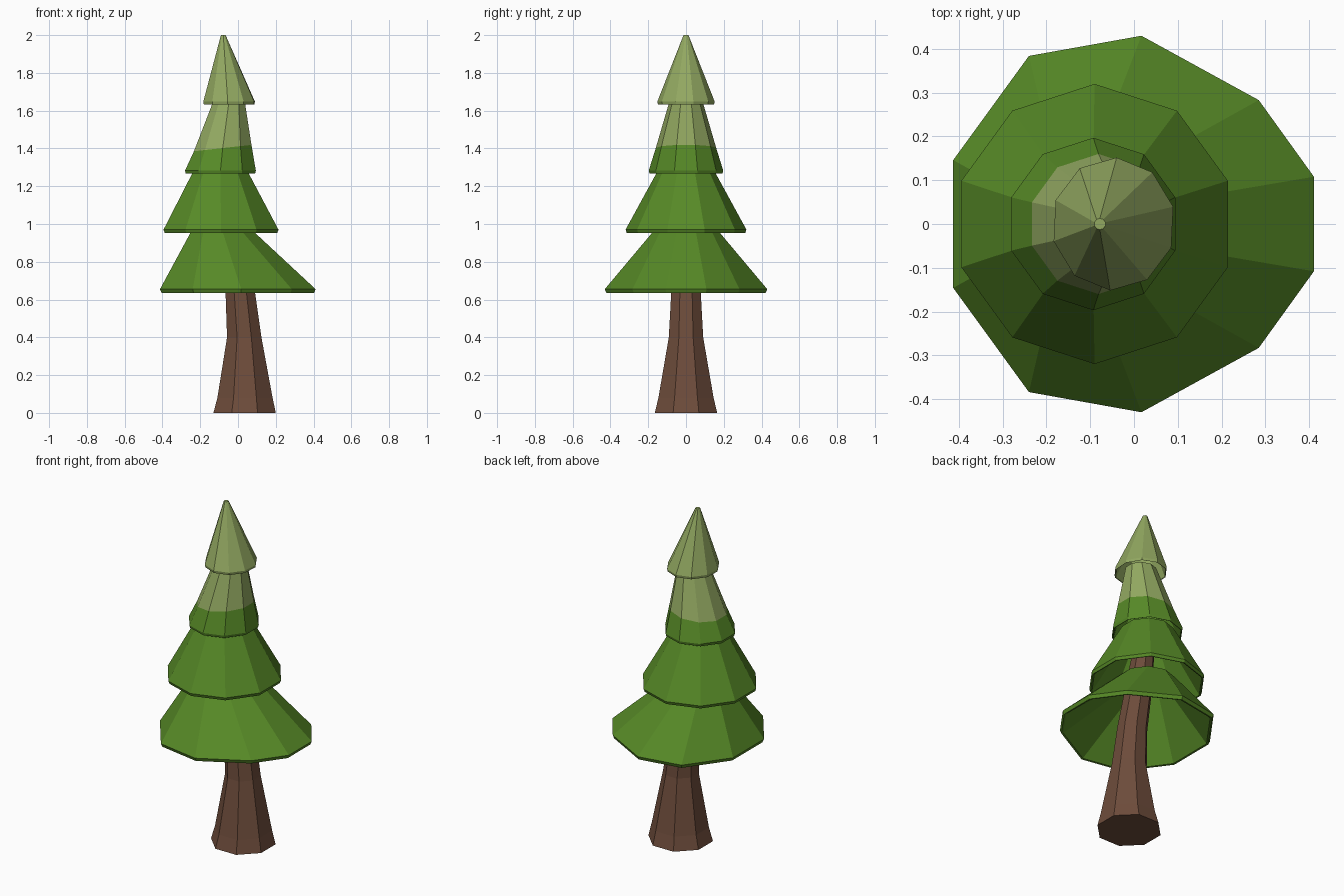
import bpy, bmesh, math

if "Cube" in bpy.data.objects:
    bpy.data.objects.remove(bpy.data.objects["Cube"])


def material(name, rgb):
    m = bpy.data.materials.new(name)
    m.diffuse_color = (*rgb, 1)
    m.use_nodes = True
    m.node_tree.nodes["Principled BSDF"].inputs["Base Color"].default_value = m.diffuse_color
    return m


bark = material("bark brown", (0.155, 0.073, 0.044))
green = material("needle green", (0.095, 0.255, 0.02))
pale = material("pale frosted green", (0.29, 0.395, 0.12))


def ring(cx, r, z, n=10, start=90, tilt=0.0, sx=1.0):
    """Regular polygon; tilt raises the ring towards +x."""
    pts = []
    for i in range(n):
        a = math.radians(start + 360 * i / n)
        dx = r * sx * math.cos(a)
        pts.append((cx + dx, r * math.sin(a), z + tilt * dx))
    return pts


def scaled(points, cx, s, z):
    return [(cx + (x - cx) * s, y * s, z) for x, y, _ in points]


def loft(name, rings, mats, band_mats=None):
    """Join rings into a closed flat-shaded solid; band_mats colours each band."""
    bm = bmesh.new()
    loops = [[bm.verts.new(p) for p in r] for r in rings]
    n = len(rings[0])
    for k in range(len(loops) - 1):
        for i in range(n):
            j = (i + 1) % n
            f = bm.faces.new((loops[k][i], loops[k][j], loops[k + 1][j], loops[k + 1][i]))
            f.material_index = band_mats[k] if band_mats else 0
    bm.faces.new(loops[0][::-1])
    cap = bm.faces.new(loops[-1])
    cap.material_index = band_mats[-1] if band_mats else 0
    bmesh.ops.recalc_face_normals(bm, faces=bm.faces)
    me = bpy.data.meshes.new(name)
    bm.to_mesh(me)
    bm.free()
    for m in mats:
        me.materials.append(m)
    ob = bpy.data.objects.new(name, me)
    bpy.context.collection.objects.link(ob)
    return ob


def tier(name, rim, cx, z, uppers, mats, band_mats=None):
    """Hollow skirt: inner cone, lip, outer rim, then the upper rings."""
    top = uppers[-1]
    top_cx = sum(p[0] for p in top) / len(top)
    top_z = max(p[2] for p in top)
    inner_top = scaled(top, top_cx, 0.8, top_z - 0.035)
    lip = scaled(rim, cx, 0.955, z + 0.002)
    bottom = scaled(rim, cx, 0.98, z)
    return loft(name, [inner_top, lip, bottom, rim] + uppers, mats, band_mats)


# Trunk: flared eight-sided stem leaning left as it rises
trunk_rows = [(0.035, 0.165, 0), (0.037, 0.146, 0.08), (0.033, 0.091, 0.40),
              (0.012, 0.078, 0.64), (-0.04, 0.068, 0.95), (-0.08, 0.05, 1.24)]
loft("trunk", [ring(cx, h / math.cos(math.pi / 8), z, 8, 22.5) for cx, h, z in trunk_rows], [bark])

# Lowest skirt: uneven decagon, symmetric front to back
half = [(0.017, 0.43), (-0.24, 0.384), (-0.413, 0.146)]
right = [(0.411, 0.108), (0.285, 0.283)]
outline = (half + [(x, -y) for x, y in half[::-1]]
           + [(x, -y) for x, y in right[::-1]] + right)
low_rim = [(x, y, 0.655) for x, y in outline]
tier("lowest_branches", low_rim, 0.0, 0.635, [ring(-0.088, 0.157, 0.98)], [green])

# Second skirt
tier("second_branches", ring(-0.09, 0.32, 0.97), -0.09, 0.953,
     [ring(-0.093, 0.145, 1.29)], [green])

# Third skirt: pale above a slightly tilted line
tier("third_branches", ring(-0.093, 0.197, 1.283), -0.093, 1.268,
     [ring(-0.081, 0.16, 1.402, tilt=0.11), ring(-0.047, 0.086, 1.655)],
     [green, pale], [0, 0, 0, 0, 1])

# Pointed tip
tier("tree_tip", ring(-0.047, 0.152, 1.648, sx=0.93, start=87), -0.047, 1.633,
     [ring(-0.078, 0.013, 2.0)], [pale])
